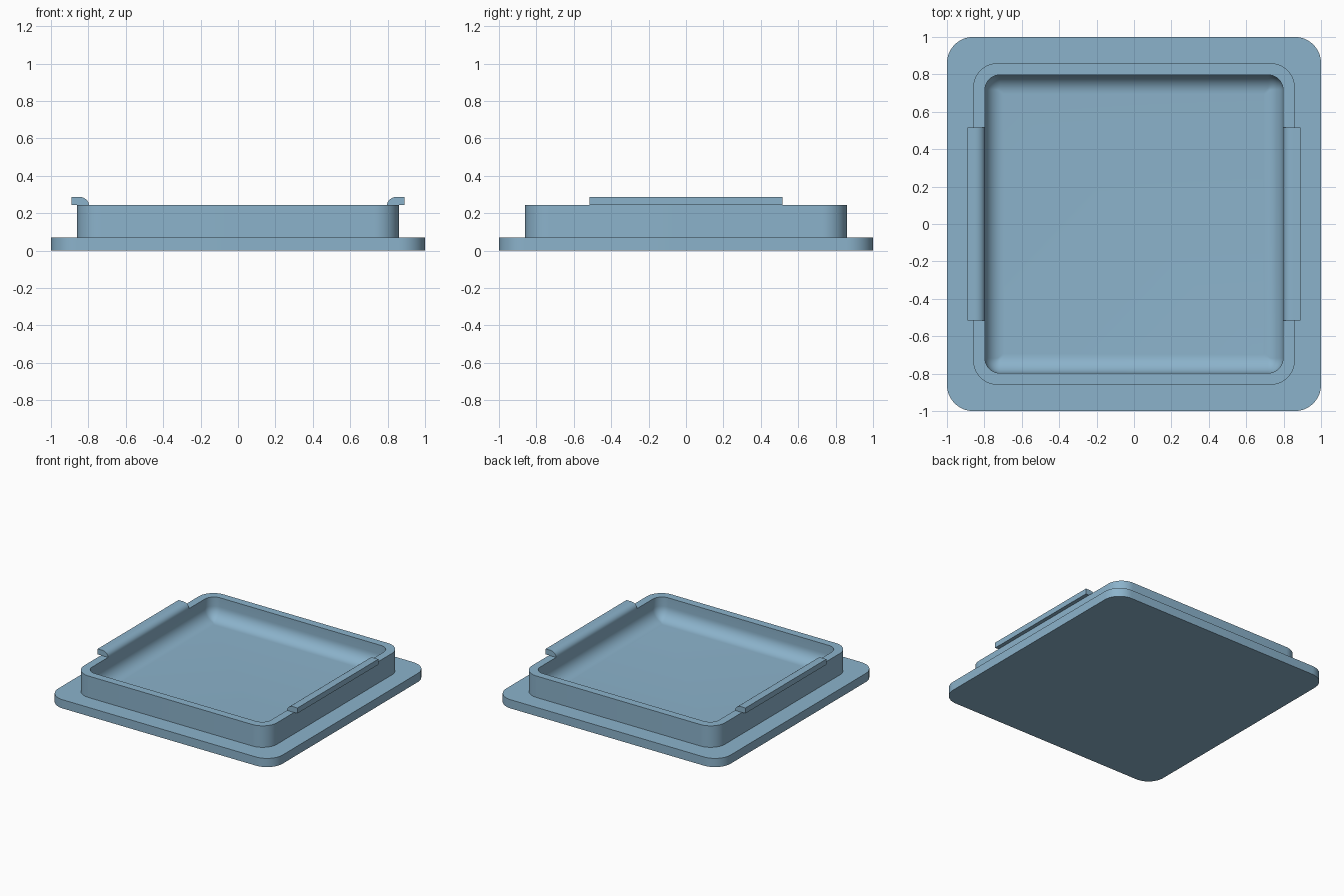
import bpy, bmesh, math

if "Cube" in bpy.data.objects:
    bpy.data.objects.remove(bpy.data.objects["Cube"])

blue = bpy.data.materials.new("soft_blue")
blue.diffuse_color = (0.26, 0.45, 0.60, 1)
blue.use_nodes = True
blue.node_tree.nodes["Principled BSDF"].inputs["Base Color"].default_value = blue.diffuse_color


def ring(half, radius, z, steps=12):
    """Rounded square outline at height z, counter-clockwise."""
    pts = []
    for k in range(4):
        sx, sy = ((1, 1), (-1, 1), (-1, -1), (1, -1))[k]
        for i in range(steps + 1):
            a = math.pi / 2 * (k + i / steps)
            pts.append((sx * (half - radius) + radius * math.cos(a),
                        sy * (half - radius) + radius * math.sin(a), z))
    return pts


def finish(name, bm):
    bmesh.ops.recalc_face_normals(bm, faces=bm.faces)
    mesh = bpy.data.meshes.new(name)
    bm.to_mesh(mesh)
    bm.free()
    mesh.materials.append(blue)
    obj = bpy.data.objects.new(name, mesh)
    bpy.context.collection.objects.link(obj)
    bpy.ops.object.select_all(action='DESELECT')
    obj.select_set(True)
    bpy.context.view_layer.objects.active = obj
    bpy.ops.object.shade_smooth_by_angle(angle=math.radians(35))
    return obj


def loft(name, rings):
    """Skin a stack of matching loops and cap both ends."""
    bm = bmesh.new()
    loops = [[bm.verts.new(p) for p in r] for r in rings]
    for a, b in zip(loops, loops[1:]):
        for i in range(len(a)):
            j = (i + 1) % len(a)
            bm.faces.new((a[i], a[j], b[j], b[i]))
    bm.faces.new(loops[0])
    bm.faces.new(loops[-1])
    return finish(name, bm)


# Flanged tray: base plate, upright wall, rim and hollow with a rounded floor edge
FLANGE, RIM, FLOOR, FILLET = 0.07, 0.243, 0.07, 0.10
rings = [ring(1.0, 0.14, 0), ring(1.0, 0.14, FLANGE),
         ring(0.86, 0.13, FLANGE), ring(0.86, 0.13, RIM),
         ring(0.797, 0.08, RIM)]
for i in range(11):
    a = math.pi / 2 * i / 10
    inset = FILLET * (1 - math.cos(a))
    rings.append(ring(0.797 - inset, max(0.08 - inset, 0.008),
                      FLOOR + FILLET * (1 - math.sin(a))))
loft("tray", rings)

# Overhanging lips on the two side walls, rounded towards the hollow
TOP, LENGTH = 0.287, 0.515
profile = [(0.89, RIM), (0.89, TOP)]
for i in range(9):
    a = math.pi / 2 * i / 8
    profile.append((0.85 - 0.053 * math.sin(a),
                    RIM + (TOP - RIM) * math.cos(a)))
for side, name in ((1, "right_lip"), (-1, "left_lip")):
    loft(name, [[(side * x, y, z) for x, z in profile]
                for y in (-LENGTH, LENGTH)])
